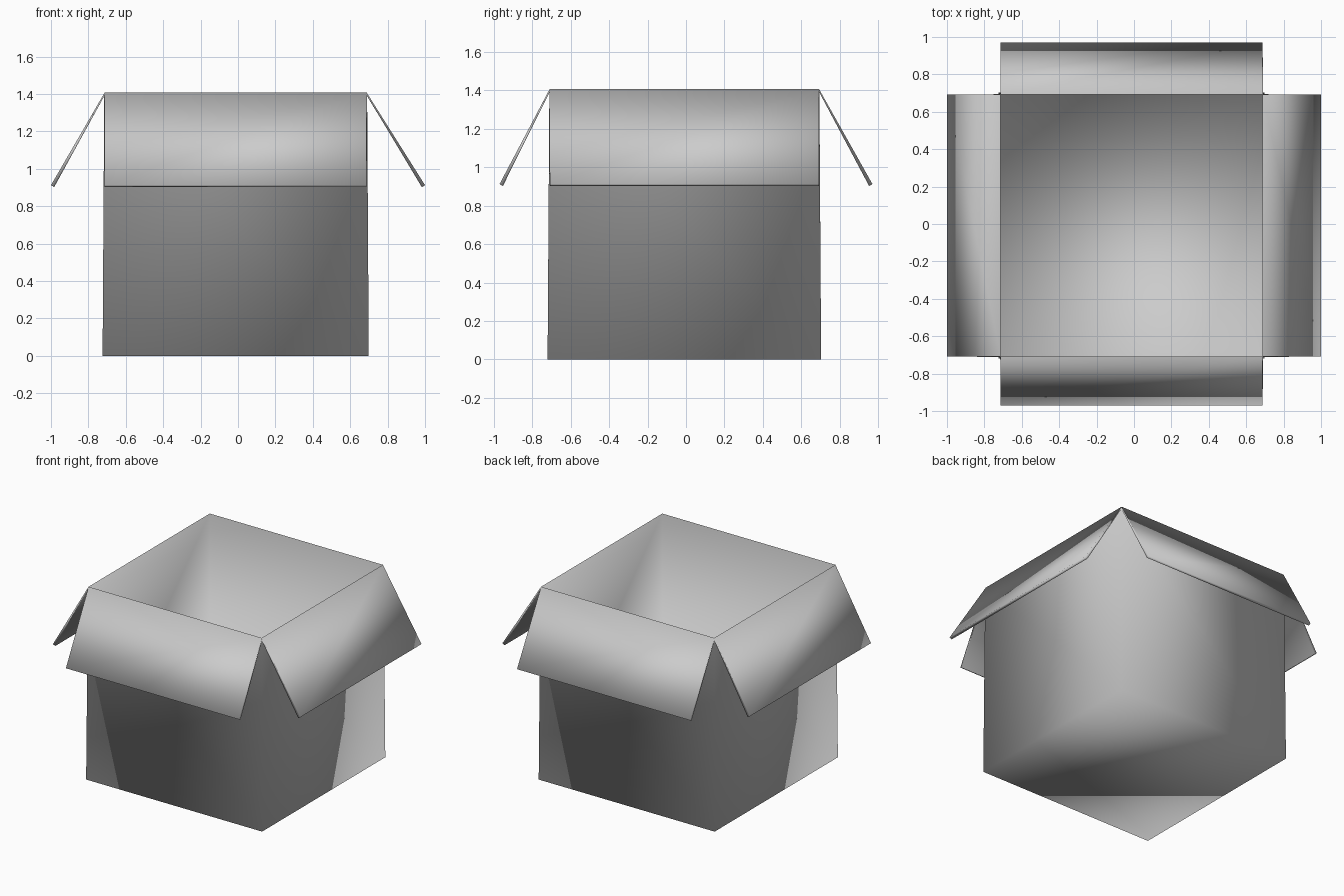
import bpy, bmesh
from mathutils import Vector

if "Cube" in bpy.data.objects:
    bpy.data.objects.remove(bpy.data.objects["Cube"])

CX, CY, HALF = -0.0125, -0.0085, 0.70      # inner walls of the box
FLOOR_Z, RIM_Z, TIP_Z = 0.0115, 1.408, 0.912
THICKNESS = 0.02

bm = bmesh.new()


def ring(z):
    signs = [(-1, -1), (1, -1), (1, 1), (-1, 1)]
    return [bm.verts.new((CX + sx * HALF, CY + sy * HALF, z)) for sx, sy in signs]


# Floor
bottom, rim = ring(FLOOR_Z), ring(RIM_Z)
bm.faces.new(bottom)

# Walls, each with a flap folded outwards: front, right, back, left
flap_reach = [(0, -0.97 - (CY - HALF)), (1.0 - (CX + HALF), 0),
              (0, 0.97 - (CY + HALF)), (-1.0 - (CX - HALF), 0)]
for i, (dx, dy) in enumerate(flap_reach):
    j = (i + 1) % 4
    bm.faces.new((bottom[j], bottom[i], rim[i], rim[j]))
    fold = Vector((dx, dy, TIP_Z - RIM_Z))
    tip_i, tip_j = (bm.verts.new(rim[k].co + fold) for k in (i, j))
    bm.faces.new((rim[j], rim[i], tip_i, tip_j))

for f in bm.faces:
    f.smooth = True

mesh = bpy.data.meshes.new("open_box")
bm.to_mesh(mesh)
bm.free()
box = bpy.data.objects.new("open_box", mesh)
bpy.context.collection.objects.link(box)

# Card thickness, grown outwards from the inner sheet
card = box.modifiers.new("card_thickness", 'SOLIDIFY')
card.thickness = THICKNESS
card.offset = -1
card.use_even_offset = False
